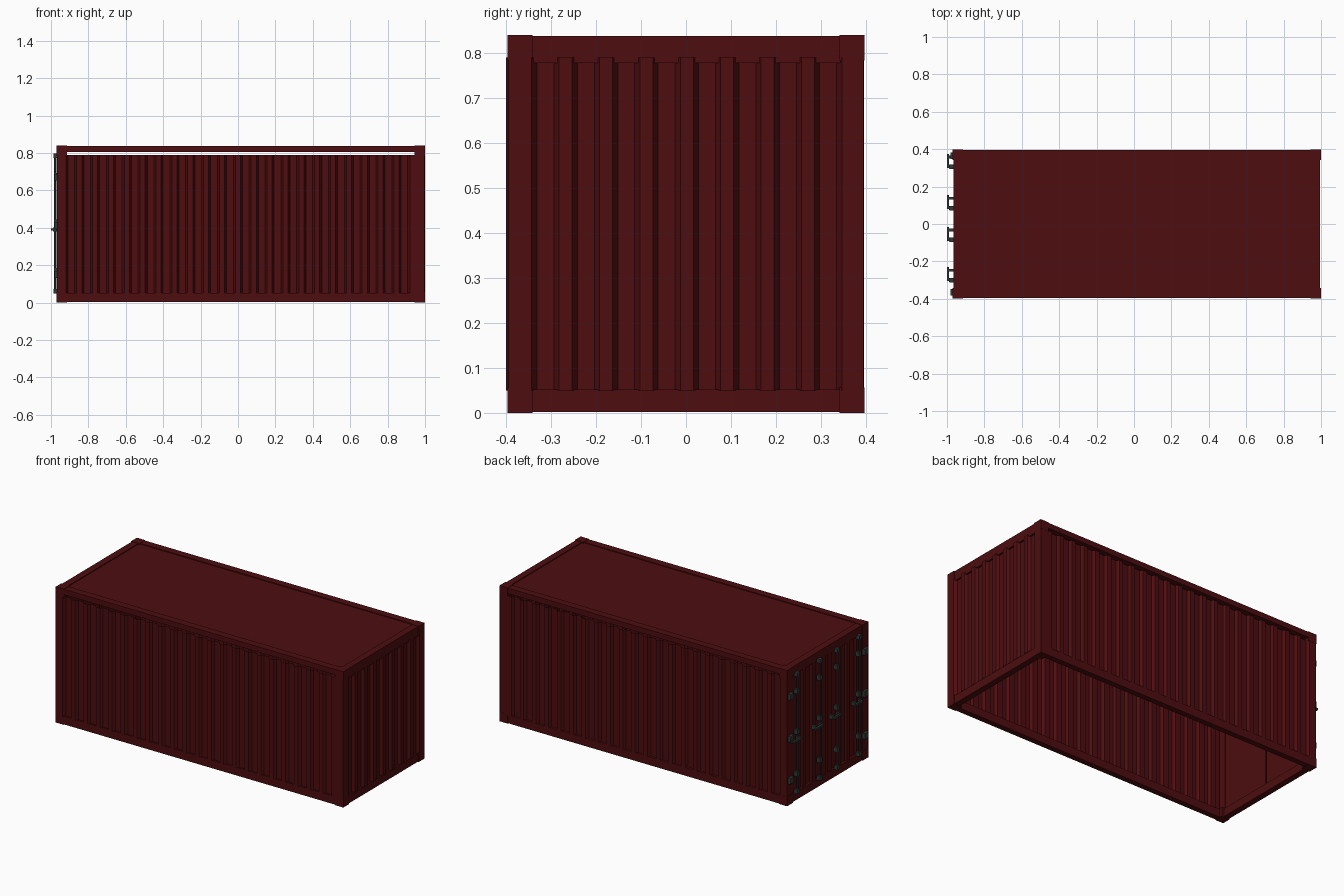
import bpy, bmesh, math
from mathutils import Vector

if "Cube" in bpy.data.objects:
    bpy.data.objects.remove(bpy.data.objects["Cube"])


def material(name, rgb):
    m = bpy.data.materials.new(name)
    m.diffuse_color = (*rgb, 1)
    m.use_nodes = True
    m.node_tree.nodes["Principled BSDF"].inputs["Base Color"].default_value = m.diffuse_color
    return m


RED = material("dark red paint", (0.075, 0.004, 0.005))
STEEL = material("dark steel", (0.030, 0.042, 0.038))


def finish(name, bm, mat):
    me = bpy.data.meshes.new(name)
    bmesh.ops.recalc_face_normals(bm, faces=bm.faces)
    bm.to_mesh(me)
    bm.free()
    me.materials.append(mat)
    ob = bpy.data.objects.new(name, me)
    bpy.context.collection.objects.link(ob)
    return ob


def boxes(name, items, mat):
    """One object made of boxes, each given as (x0,x1,y0,y1,z0,z1)."""
    bm = bmesh.new()
    for x0, x1, y0, y1, z0, z1 in items:
        vs = bmesh.ops.create_cube(bm, size=1)["verts"]
        for v in vs:
            v.co = Vector(((x0 + x1) / 2 + v.co.x * (x1 - x0),
                           (y0 + y1) / 2 + v.co.y * (y1 - y0),
                           (z0 + z1) / 2 + v.co.z * (z1 - z0)))
    return finish(name, bm, mat)


def corrugation(a, b, n, start, pitch, outer, inner):
    """Trapezoid outline (along, depth): n recesses between flat ends."""
    pts = [(a, outer)]
    for i in range(n):
        s = start + i * pitch
        pts += [(s, outer), (s + 0.13 * pitch, inner),
                (s + 0.55 * pitch, inner), (s + 0.68 * pitch, outer)]
    return pts + [(b, outer)]


def sheet(name, pts, z0, z1, mat):
    """Folded sheet: an xy outline raised from z0 to z1."""
    bm = bmesh.new()
    lo = [bm.verts.new((x, y, z0)) for x, y in pts]
    hi = [bm.verts.new((x, y, z1)) for x, y in pts]
    for i in range(len(pts) - 1):
        bm.faces.new((lo[i], lo[i + 1], hi[i + 1], hi[i]))
    return finish(name, bm, mat)


X0, X1, Y, H = -0.97, 0.999, 0.397, 0.84

# corner castings
boxes("corner_castings",
      [(x, x + 0.056, y, y + 0.056, z, z + 0.057)
       for x in (X0, X1 - 0.056) for y in (-Y, Y - 0.056) for z in (0, H - 0.057)], RED)

# corner posts, thin angles at the front end and thicker ones at the door end
boxes("corner_posts",
      [(X0 + 0.004, X0 + 0.03, s * 0.37 - 0.024, s * 0.37 + 0.024, 0.05, 0.79) for s in (-1, 1)]
      + [(X1 - 0.03, X1 - 0.004, s * 0.38 - 0.014, s * 0.38 + 0.014, 0.05, 0.79) for s in (-1, 1)], RED)

# bottom and top frames
boxes("bottom_rails",
      [(X0 + 0.05, X1 - 0.05, -0.395, -0.36, 0.002, 0.052),
       (X0 + 0.05, X1 - 0.05, 0.36, 0.395, 0.002, 0.052),
       (X0 + 0.004, X0 + 0.042, -0.35, 0.35, 0.002, 0.052),
       (X1 - 0.042, X1 - 0.004, -0.35, 0.35, 0.002, 0.052)], RED)
boxes("top_rails",
      [(X0 + 0.05, X1 - 0.05, -0.395, -0.35, 0.805, 0.838),
       (X0 + 0.05, X1 - 0.05, 0.35, 0.395, 0.805, 0.838),
       (X0 + 0.004, X0 + 0.048, -0.35, 0.35, 0.785, 0.838),
       (X1 - 0.046, X1 - 0.004, -0.35, 0.35, 0.778, 0.838)], RED)

# roof plate, slightly sunk between the rails
boxes("roof", [(X0 + 0.04, X1 - 0.04, -0.36, 0.36, 0.826, 0.833)], RED)

# corrugated side walls and blind end wall
side = corrugation(X0 + 0.002, X1 - 0.002, 22, -0.92, 0.0848, 0.0, 0.016)
sheet("front_side_wall", [(x, -0.400 + d) for x, d in side], 0.05, 0.79, RED)
sheet("back_side_wall", [(x, 0.396 - d) for x, d in side], 0.05, 0.79, RED)
end = corrugation(-0.395, 0.395, 8, -0.343, 0.0898, 0.0, 0.016)
sheet("end_wall", [(X1 + 0.001 - d, y) for y, d in end], 0.05, 0.79, RED)

# two doors with shallow upright folds and a slit between them
for s, label in ((1, "left"), (-1, "right")):
    boxes(label + "_door", [(-0.951, -0.943, *sorted((s * 0.005, s * 0.352)), 0.05, 0.788)], RED)
    folds = corrugation(0.006, 0.35, 3, 0.05, 0.09, 0.0, 0.01)
    sheet(label + "_door_skin", [(-0.963 + d, s * y) for y, d in folds], 0.055, 0.785, RED)
    # hinges
    boxes(label + "_hinges",
          [(-0.982, -0.962, s * 0.365 - 0.018, s * 0.365 + 0.018, z - 0.018, z + 0.018)
           for z in (0.15, 0.41, 0.67)], STEEL)

# locking bars with brackets, cams and handles
for i, y in enumerate((0.305, 0.085, -0.085, -0.30)):
    bm = bmesh.new()
    vs = bmesh.ops.create_cone(bm, cap_ends=True, segments=8, radius1=0.006,
                               radius2=0.006, depth=0.74)["verts"]
    bmesh.ops.translate(bm, verts=vs, vec=(-0.977, y, 0.425))
    bar = finish(f"lock_bar_{i + 1}", bm, STEEL)
    bar.select_set(True)
    bpy.context.view_layer.objects.active = bar
    bpy.ops.object.shade_smooth_by_angle()
    bar.select_set(False)
    # bracket plates along the bar and cams at both ends
    boxes(f"bar_brackets_{i + 1}",
          [(-0.984, -0.96, y - 0.012, y + 0.012, z - 0.014, z + 0.014) for z in (0.17, 0.43, 0.68)]
          + [(-0.986, -0.962, y - 0.012, y + 0.012, z - 0.012, z + 0.012) for z in (0.06, 0.785)], STEEL)
    # handle swung to one side, with its catch
    boxes(f"handle_{i + 1}",
          [(-1.0, -0.988, y - 0.006, y + 0.07, 0.385, 0.397),
           (-0.99, -0.972, y - 0.009, y + 0.012, 0.38, 0.402),
           (-0.99, -0.96, y + 0.045, y + 0.06, 0.38, 0.402)], STEEL)
